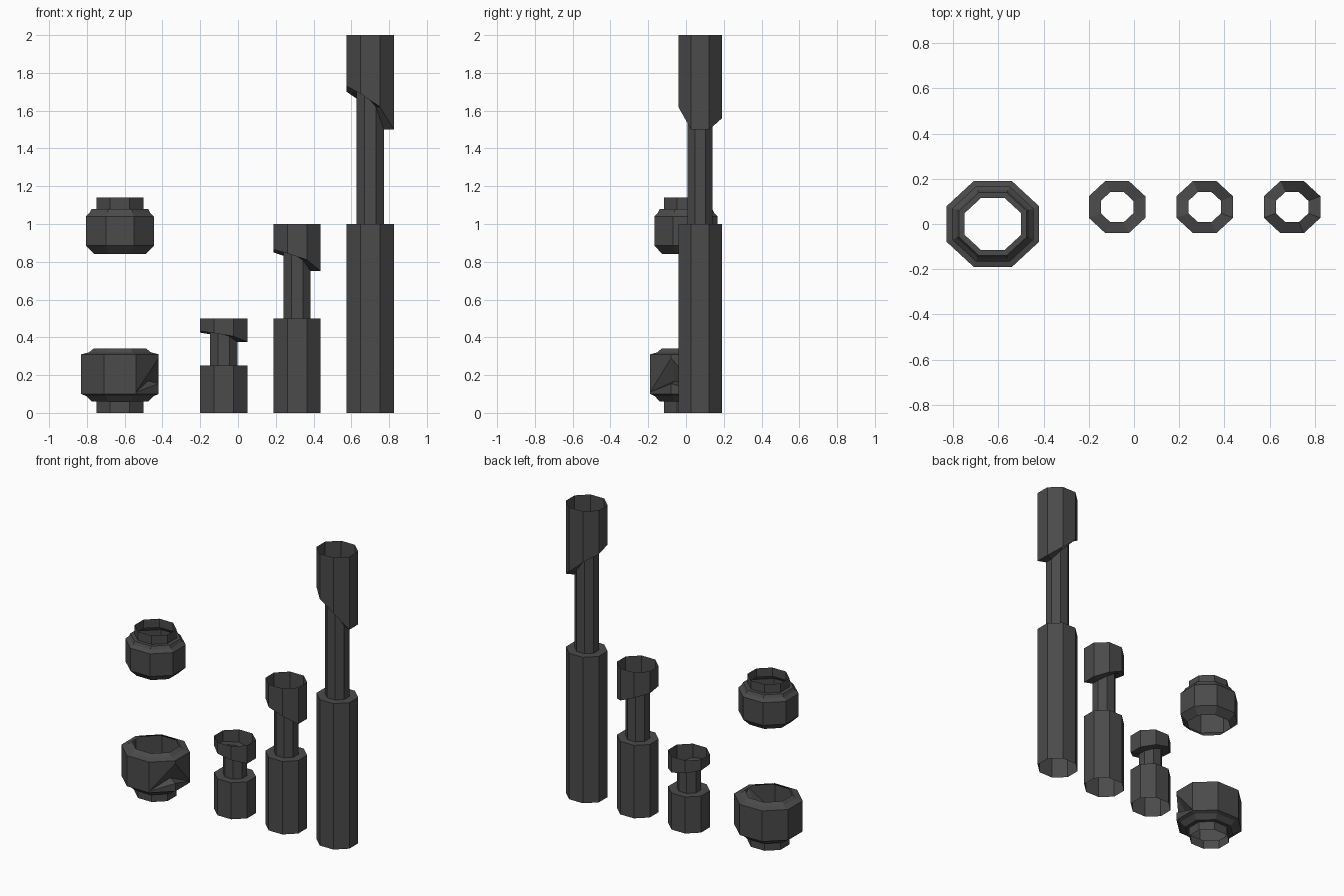
import bpy, bmesh, math

cube = bpy.data.objects.get("Cube")
if cube:
    bpy.data.objects.remove(cube, do_unlink=True)

SIDES = 8
Y_SCALE = 0.925

# One dark grey for every part
dark_grey = bpy.data.materials.new("dark_grey")
dark_grey.use_nodes = True
grey = (0.07, 0.07, 0.07, 1)
dark_grey.diffuse_color = grey
dark_grey.node_tree.nodes["Principled BSDF"].inputs["Base Color"].default_value = grey


def lathe(name, centre, rings):
    """Octagonal sleeve; each ring is a function of corner index giving (apothem, z)."""
    bm = bmesh.new()
    loops = []
    for ring in rings:
        loop = []
        for k in range(SIDES):
            a = math.tau * (k + 0.5) / SIDES
            apothem, z = ring(k)
            r = apothem / math.cos(math.pi / SIDES)
            loop.append(bm.verts.new((r * math.cos(a), r * math.sin(a) * Y_SCALE, z)))
        loops.append(loop)
    for low, high in zip(loops, loops[1:]):
        for k in range(SIDES):
            n = (k + 1) % SIDES
            bm.faces.new((low[k], low[n], high[n], high[k]))
    bmesh.ops.remove_doubles(bm, verts=bm.verts, dist=0.0005)
    mesh = bpy.data.meshes.new(name)
    bm.to_mesh(mesh)
    bm.free()
    mesh.materials.append(dark_grey)
    obj = bpy.data.objects.new(name, mesh)
    obj.location = centre
    bpy.context.collection.objects.link(obj)
    return obj


def flat(apothem, z):
    return lambda k: (apothem, z)


# Three posts: socket, thin shaft, and a cup with a slanted underside
SLANT = [0.75, 0.78, 0.825, 0.85, 0.865, 0.845, 0.81, 0.75]


def post(name, x, height):
    def slanted(apothem):
        return lambda k: (apothem, SLANT[k] * height)
    lathe(name, (x, 0.075, 0), [
        flat(0.125, 0), flat(0.125, height / 2), flat(0.072, height / 2),
        slanted(0.072), slanted(0.125), flat(0.125, height)])


for name, x, height in (("short_post", -0.075, 0.5), ("middle_post", 0.313, 1.0),
                        ("tall_post", 0.7, 2.0)):
    post(name, x, height)

# Upper collar with a neck on top
lathe("upper_collar", (-0.625, 0, 0), [
    flat(0.135, 0.84), flat(0.155, 0.86), flat(0.18, 0.885), flat(0.18, 1.04),
    flat(0.16, 1.06), flat(0.15, 1.08), flat(0.125, 1.08), flat(0.125, 1.14)])


# Lower collar: neck below, wedge notch cut into its left side
def notched(apothem, z, cut_apothem, cut_z):
    return lambda k: (cut_apothem, cut_z) if k == SIDES - 1 else (apothem, z)


lathe("lower_collar", (-0.625, 0, 0), [
    flat(0.125, 0), flat(0.125, 0.06), flat(0.15, 0.06), flat(0.18, 0.09),
    flat(0.205, 0.1), notched(0.205, 0.11, 0.205, 0.155),
    notched(0.205, 0.11, 0.15, 0.17), notched(0.205, 0.11, 0.205, 0.29),
    flat(0.205, 0.31), flat(0.165, 0.32), flat(0.14, 0.34)])
